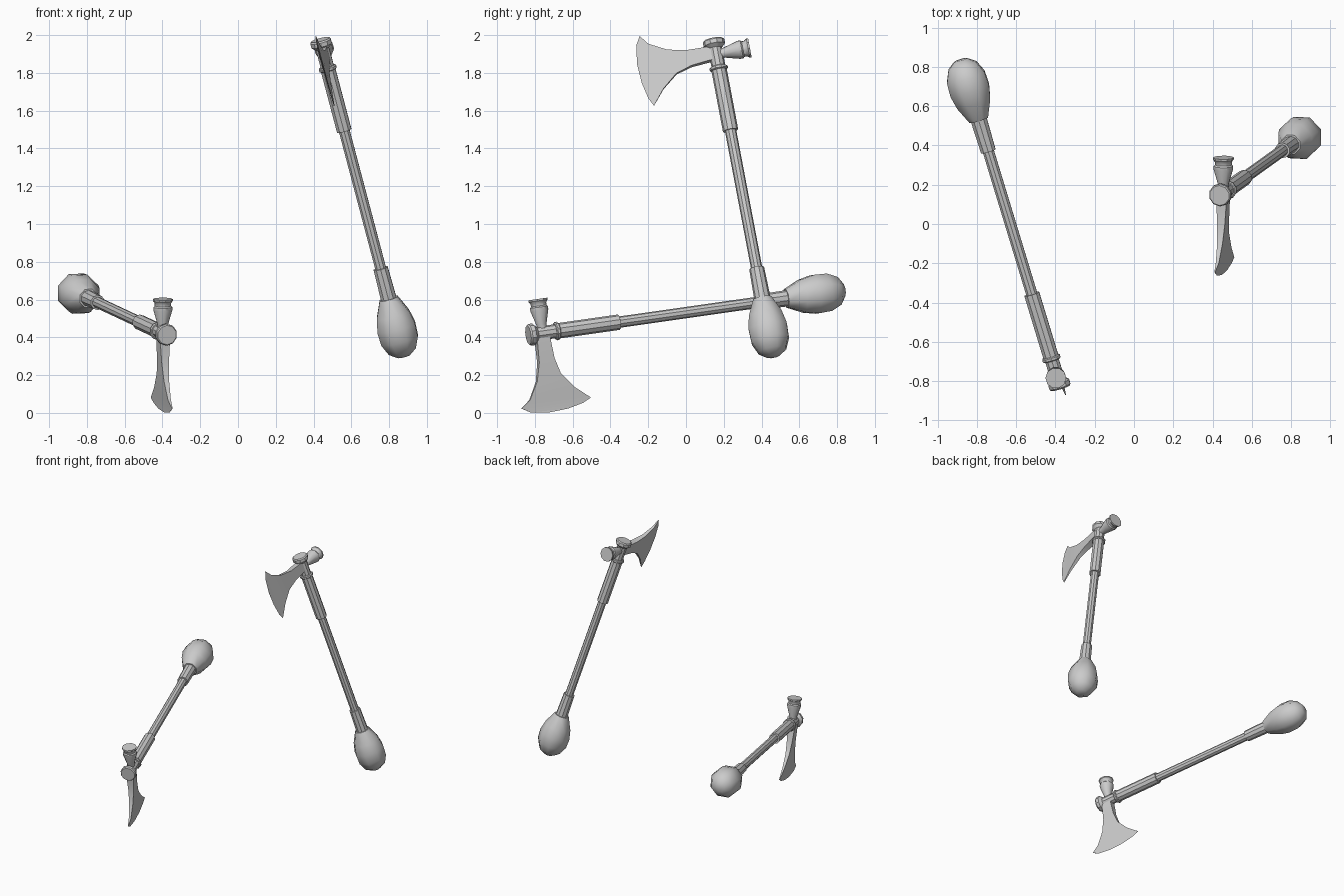
import bpy, bmesh, math
from mathutils import Vector, Matrix

cube = bpy.data.objects.get("Cube")
if cube:
    bpy.data.objects.remove(cube)

grey = bpy.data.materials.new("plain_grey")
grey.use_nodes = True
colour = (0.6, 0.6, 0.6, 1)
grey.diffuse_color = colour
grey.node_tree.nodes["Principled BSDF"].inputs["Base Color"].default_value = colour


def add_object(name, bm, matrix, angle=35):
    bmesh.ops.recalc_face_normals(bm, faces=bm.faces)
    mesh = bpy.data.meshes.new(name)
    bm.to_mesh(mesh)
    bm.free()
    mesh.materials.append(grey)
    ob = bpy.data.objects.new(name, mesh)
    bpy.context.collection.objects.link(ob)
    ob.matrix_world = matrix
    bpy.ops.object.select_all(action='DESELECT')
    ob.select_set(True)
    bpy.context.view_layer.objects.active = ob
    bpy.ops.object.shade_smooth_by_angle(angle=math.radians(angle))


def turned(name, profile, matrix, sides=10, angle=35):
    """Lathe (distance, radius) pairs down the local -z axis, with closed ends."""
    bm = bmesh.new()
    rings = []
    for s, r in profile:
        rings.append([bm.verts.new((r * math.cos(a), r * math.sin(a), -s))
                      for a in (2 * math.pi * (i + 0.5) / sides for i in range(sides))])
    for a, b in zip(rings, rings[1:]):
        for i in range(sides):
            j = (i + 1) % sides
            bm.faces.new((a[i], a[j], b[j], b[i]))
    bm.faces.new(rings[0])
    bm.faces.new(rings[-1])
    add_object(name, bm, matrix, angle)


# Blade outline as (reach, drop): upper edge, lower edge, cutting edge
UPPER = [(0, .037), (.052, .037), (.153, .033), (.25, .009), (.342, -.043), (.38, -.095)]
LOWER = [(0, .112), (.046, .112), (.139, .12), (.225, .145), (.308, .213), (.374, .294)]
EDGE = [(.407, -.048), (.421, .054), (.415, .16), (.396, .248)]
HALF_THICKNESS = [.027, .026, .02, .014, .008, .002]


def blade(name, matrix):
    bm = bmesh.new()

    def row(points, side):
        return [bm.verts.new((side * t, -r, -s)) for (r, s), t in zip(points, HALF_THICKNESS)]

    edge = [bm.verts.new((0, -r, -s)) for r, s in EDGE]
    up, low = {}, {}
    for side in (-1, 1):
        up[side], low[side] = row(UPPER, side), row(LOWER, side)
        for i in range(len(UPPER) - 1):
            bm.faces.new((up[side][i], up[side][i + 1], low[side][i + 1], low[side][i]))
        bm.faces.new([up[side][-1]] + edge + [low[side][-1]])
    for line in (up, low):
        for i in range(len(UPPER) - 1):
            bm.faces.new((line[-1][i], line[-1][i + 1], line[1][i + 1], line[1][i]))
        end = edge[0] if line is up else edge[-1]
        bm.faces.new((line[-1][-1], line[1][-1], end))
    bm.faces.new((up[-1][0], up[1][0], low[1][0], low[-1][0]))
    add_object(name, bm, matrix, 30)


def axe(prefix, top, pommel, back_hint):
    # Local frame: z runs up the handle, y points to the bowl, -y to the blade
    z = (Vector(top) - Vector(pommel)).normalized()
    x = Vector(back_hint).cross(z).normalized()
    y = z.cross(x)
    m = Matrix.Translation(top) @ Matrix((x, y, z)).transposed().to_4x4()

    turned(prefix + "_head_cap", [(0, .052), (.008, .058), (.03, .058), (.048, .038)], m)
    turned(prefix + "_head_socket", [(.04, .037), (.16, .037)], m)
    turned(prefix + "_collar", [(.148, .043), (.153, .049), (.165, .049), (.17, .043)], m)
    turned(prefix + "_upper_sleeve", [(.16, .041), (.505, .041)], m)
    turned(prefix + "_handle", [(.48, .03), (1.3, .03)], m)
    turned(prefix + "_lower_sleeve", [(1.272, .04), (1.47, .044)], m)
    turned(prefix + "_pommel", [(1.44, .053), (1.53, .095), (1.6, .111), (1.67, .108),
                                (1.73, .08), (1.762, .035)], m, 8, 50)

    # Bowl opposite the blade, lathed outward along local +y
    out = m @ Matrix.Translation((0, 0, -.08)) @ Matrix.Rotation(math.pi / 2, 4, 'X')
    turned(prefix + "_bowl", [(.02, .026), (.045, .028), (.122, .05), (.138, .05),
                              (.145, .043), (.16, .044), (.172, .053), (.182, .053)], out)
    blade(prefix + "_blade", m)


axe("upright_axe", (.435, .145, 1.975), (.84, .435, .445), (0, 1, .19))
axe("lying_axe", (-.375, -.835, .412), (-.845, .71, .632), (0, -.14, 1))
